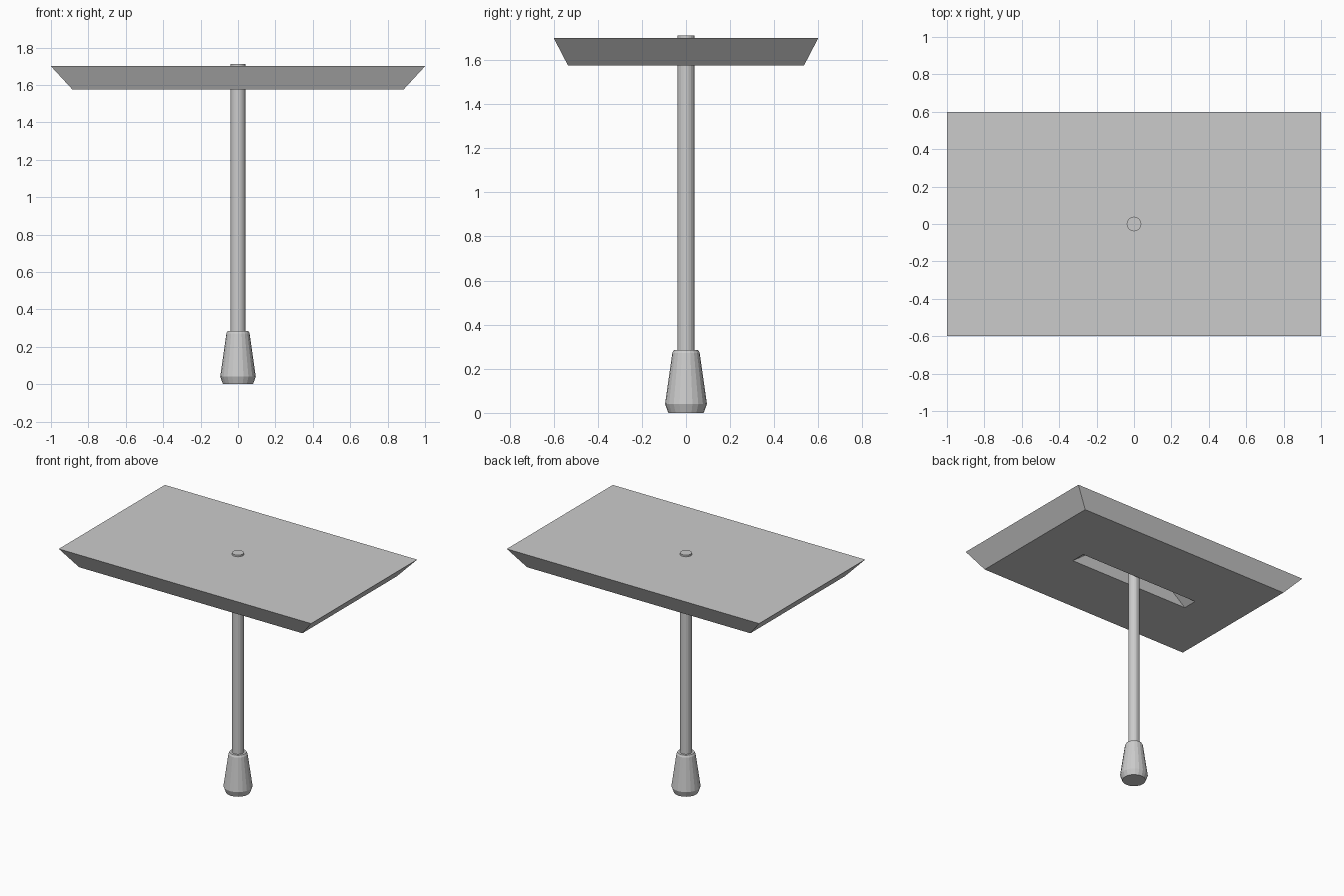
import bpy, bmesh, math

if "Cube" in bpy.data.objects:
    bpy.data.objects.remove(bpy.data.objects["Cube"])

grey = bpy.data.materials.new("plain grey")
grey.diffuse_color = (0.6, 0.6, 0.6, 1)
grey.use_nodes = True
grey.node_tree.nodes["Principled BSDF"].inputs["Base Color"].default_value = grey.diffuse_color


def finish(name, bm):
    bmesh.ops.recalc_face_normals(bm, faces=bm.faces)
    mesh = bpy.data.meshes.new(name)
    bm.to_mesh(mesh)
    bm.free()
    mesh.materials.append(grey)
    obj = bpy.data.objects.new(name, mesh)
    bpy.context.collection.objects.link(obj)
    return obj


def rect_ring(bm, hx, hy, z):
    return [bm.verts.new((sx * hx, sy * hy, z))
            for sx, sy in ((-1, -1), (1, -1), (1, 1), (-1, 1))]


def round_ring(bm, r, z, sides):
    return [bm.verts.new((r * math.cos(2 * math.pi * i / sides),
                          r * math.sin(2 * math.pi * i / sides), z))
            for i in range(sides)]


def loft(bm, rings):
    """Join consecutive rings with quads and cap both ends."""
    for a, b in zip(rings, rings[1:]):
        n = len(a)
        for i in range(n):
            j = (i + 1) % n
            bm.faces.new((a[i], a[j], b[j], b[i]))
    bm.faces.new(rings[0])
    bm.faces.new(rings[-1])


def turned(name, profile, sides):
    bm = bmesh.new()
    loft(bm, [round_ring(bm, r, z, sides) for r, z in profile])
    return finish(name, bm)


# Slanted panel: top face, flared sides, underside, then the recessed slot
bm = bmesh.new()
loft(bm, [rect_ring(bm, *ring) for ring in (
    (1.0, 0.6, 1.70),
    (0.885, 0.535, 1.575),
    (0.50, 0.055, 1.575),
    (0.37, 0.053, 1.675))])
finish("top_panel", bm)

# Pole, running through the panel and just showing on top
turned("pole", [(0.039, 0.20), (0.039, 1.712)], 20)

# Weighted foot
turned("foot", [(0.08, 0.0), (0.095, 0.04), (0.062, 0.272), (0.055, 0.285)], 20)
